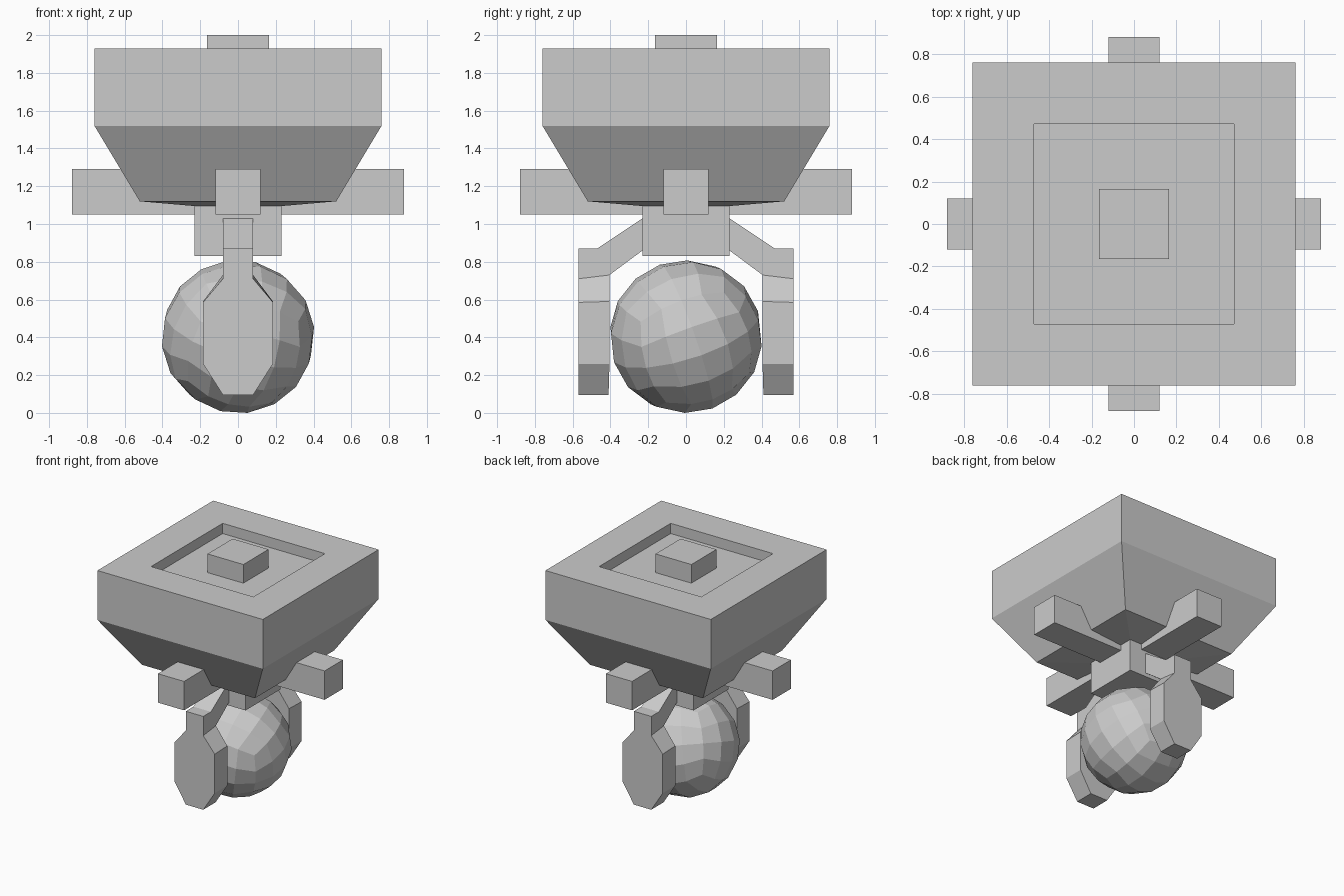
import bpy, bmesh, math
from mathutils import Euler, Vector

if "Cube" in bpy.data.objects:
    bpy.data.objects.remove(bpy.data.objects["Cube"])


def finish(name, bm):
    bmesh.ops.remove_doubles(bm, verts=bm.verts, dist=1e-5)
    bmesh.ops.recalc_face_normals(bm, faces=bm.faces)
    mesh = bpy.data.meshes.new(name)
    bm.to_mesh(mesh)
    bm.free()
    ob = bpy.data.objects.new(name, mesh)
    bpy.context.collection.objects.link(ob)
    return ob


def loft(name, rings):
    """Skin a row of four-point rings and cap both ends."""
    bm = bmesh.new()
    loops = [[bm.verts.new(p) for p in ring] for ring in rings]
    for a, b in zip(loops, loops[1:]):
        for i in range(4):
            j = (i + 1) % 4
            bm.faces.new((a[i], a[j], b[j], b[i]))
    bm.faces.new(loops[0])
    bm.faces.new(loops[-1])
    return finish(name, bm)


def square(h, z):
    return [(-h, -h, z), (h, -h, z), (h, h, z), (-h, h, z)]


# Tapered body with a square recess in its top
loft("body", [square(h, z) for h, z in (
    (0.23, 1.095), (0.52, 1.12), (0.76, 1.52), (0.76, 1.93),
    (0.47, 1.93), (0.47, 1.845))])

# Raised block in the recess, and the neck under the body
loft("top_block", [square(0.165, 1.845), square(0.165, 2.0)])
loft("neck", [square(0.23, 0.83), square(0.23, 1.1)])

# Four bars sticking out below the body
for i, side in enumerate(("right", "back", "left", "front")):
    bar = loft(side + "_bar", [
        [(x, -0.12, 1.05), (x, 0.12, 1.05), (x, 0.12, 1.29), (x, -0.12, 1.29)]
        for x in (0.23, 0.88)])
    bar.rotation_euler.z = i * math.pi / 2

# Two gripping claws: inner y, inner z, outer y, outer z, half width
stations = (
    (0.23, 0.86, 0.23, 1.03, 0.08),
    (0.405, 0.73, 0.47, 0.87, 0.08),
    (0.405, 0.73, 0.57, 0.87, 0.08),
    (0.405, 0.73, 0.57, 0.71, 0.08),
    (0.405, 0.59, 0.57, 0.585, 0.185),
    (0.405, 0.26, 0.57, 0.26, 0.185),
    (0.41, 0.095, 0.57, 0.095, 0.08))
for side, s in (("front", -1), ("back", 1)):
    loft(side + "_claw", [
        [(-w, s * yi, zi), (w, s * yi, zi), (w, s * yo, zo), (-w, s * yo, zo)]
        for yi, zi, yo, zo, w in stations])

# Faceted ball: a tilted cube grid pushed out to a sphere
bm = bmesh.new()
bmesh.ops.create_cube(bm, size=2)
bmesh.ops.subdivide_edges(bm, edges=bm.edges[:], cuts=3, use_grid_fill=True)
tilt = Euler((math.radians(20), math.radians(14), math.radians(12))).to_matrix()
for v in bm.verts:
    p = Vector([math.tan(c * math.pi / 4) for c in v.co])
    v.co = tilt @ p.normalized() * 0.407
ball = finish("ball", bm)
ball.location.z = -min(v.co.z for v in ball.data.vertices)
